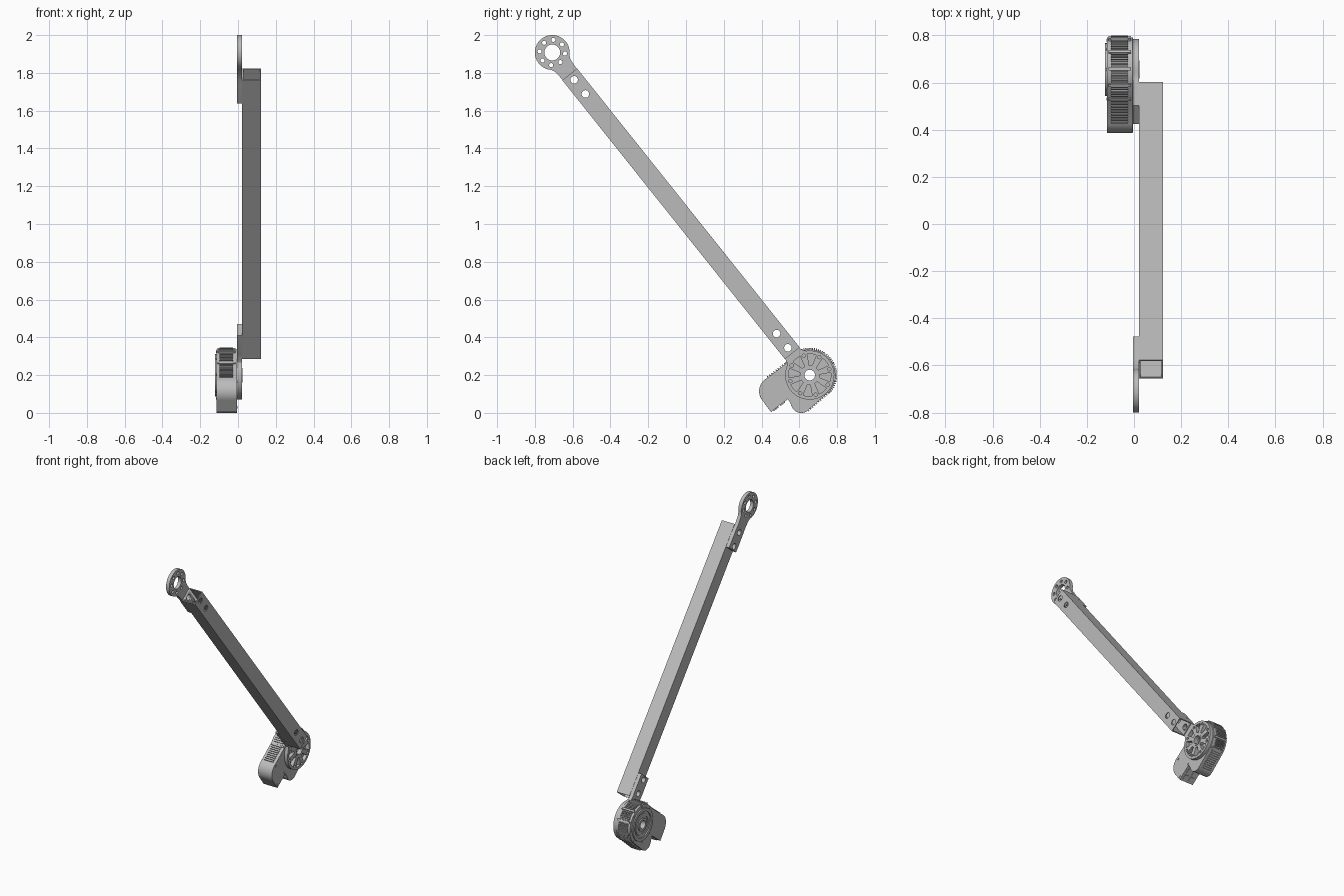
import bpy, bmesh
from math import radians, cos, sin
from mathutils import Vector

if "Cube" in bpy.data.objects:
    bpy.data.objects.remove(bpy.data.objects["Cube"])

grey = bpy.data.materials.new("plain grey")
grey.use_nodes = True
grey.diffuse_color = (0.5, 0.5, 0.5, 1)
grey.node_tree.nodes["Principled BSDF"].inputs["Base Color"].default_value = (0.5, 0.5, 0.5, 1)

TOP, JOINT = Vector((-0.708, 1.908)), Vector((0.655, 0.2))   # pivots in the (y, z) plane
SPAN = (JOINT - TOP).length


def polar(c, r, deg):
    return Vector(c) + Vector((cos(radians(deg)), sin(radians(deg)))) * r


def arc(c, r, a, b, n):
    return [polar(c, r, a + (b - a) * i / n) for i in range(n + 1)]


def circle(c, r, n=48):
    return arc(c, r, 0, 360, n)[:-1]


def frame(origin, direction):
    """Maps (along, across) to the (y, z) plane."""
    d = direction.normalized()
    side = Vector((-d.y, d.x))
    return lambda u, v: origin + d * u + side * v


def slab(bm, loops, x0, x1):
    """Extrudes an outline with holes along x."""
    edges = []
    for loop in loops:
        vs = [bm.verts.new((x0, p.x, p.y)) for p in loop]
        edges += [bm.edges.new((vs[i - 1], vs[i])) for i in range(len(vs))]
    res = bmesh.ops.triangle_fill(bm, use_beauty=True, use_dissolve=False, edges=edges)
    faces = [g for g in res["geom"] if isinstance(g, bmesh.types.BMFace)]
    ext = bmesh.ops.extrude_face_region(bm, geom=faces, use_keep_orig=True)["geom"]
    moved = [g for g in ext if isinstance(g, bmesh.types.BMVert)]
    bmesh.ops.translate(bm, verts=moved, vec=(x1 - x0, 0, 0))


def finish(name, slabs, bevel=0):
    bm = bmesh.new()
    for loops, x0, x1 in slabs:
        slab(bm, loops, x0, x1)
    bmesh.ops.recalc_face_normals(bm, faces=bm.faces[:])
    mesh = bpy.data.meshes.new(name)
    bm.to_mesh(mesh)
    bm.free()
    ob = bpy.data.objects.new(name, mesh)
    bpy.context.collection.objects.link(ob)
    mesh.materials.append(grey)
    if bevel:
        mod = ob.modifiers.new("edge", 'BEVEL')
        mod.width, mod.segments = bevel, 2
        mod.limit_method, mod.angle_limit = 'ANGLE', radians(50)
    bpy.ops.object.select_all(action='DESELECT')
    ob.select_set(True)
    bpy.context.view_layer.objects.active = ob
    bpy.ops.object.shade_smooth_by_angle(angle=radians(30))
    return ob


def rect(f, u0, u1, half):
    return [f(u0, -half), f(u1, -half), f(u1, half), f(u0, half)]


# Hollow square tube with bolt holes near both ends
along = frame(TOP, JOINT - TOP)
BOLTS = (0.185, 0.281)
holes = [circle(along(t, 0), 0.02, 24) for b in BOLTS for t in (b, SPAN - b)]
tube = finish("square_tube", [([rect(along, 0.148, SPAN - 0.148, 0.05)] + holes, 0.022, 0.122)])
core = finish("tube_core_cutter", [([rect(along, 0.1, SPAN - 0.1, 0.044)], 0.028, 0.116)])
core.hide_render = True
cut = tube.modifiers.new("hollow", 'BOOLEAN')
cut.operation, cut.solver, cut.object = 'DIFFERENCE', 'EXACT', core
bpy.context.view_layer.objects.active = tube
bpy.ops.object.modifier_apply(modifier="hollow")
bpy.data.objects.remove(core)


# End plates: a round head, a tapered neck and a bolted tongue
def end_plate(name, origin, direction, r, open_deg, cutouts):
    f = frame(origin, direction)
    head = [f(p.x, p.y) for p in arc((0, 0), r, open_deg, 360 - open_deg, 56)]
    lower = [(r * 0.97, -0.052), (0.15, -0.047), (0.18, -0.05), (0.307, -0.05)]
    tongue = [f(u, v) for u, v in lower] + [f(u, -v) for u, v in reversed(lower)]
    bolts = [circle(f(b, 0), 0.02, 24) for b in BOLTS]
    return finish(name, [([head + tongue] + bolts + cutouts, -0.004, 0.021)])


ring_holes = [circle(TOP, 0.042)]
ring_holes += [circle(polar(TOP, 0.067, 40 + 45 * i), 0.011, 16) for i in range(8)]
end_plate("upper_ring_plate", TOP, JOINT - TOP, 0.092, 42, ring_holes)

wheel_holes = [circle(JOINT, 0.029)]
for i in range(8):
    a = 17 + 45 * i
    wheel_holes.append(circle(polar(JOINT, 0.108, a), 0.009, 16))
    wheel_holes.append(arc(JOINT, 0.112, a + 10, a + 35, 6) + arc(JOINT, 0.052, a + 31, a + 14, 4))
end_plate("wheel_plate", JOINT, TOP - JOINT, 0.13, 30, wheel_holes)
finish("wheel_hub", [([circle(JOINT, 0.038), circle(JOINT, 0.028)], -0.004, 0.024)])

# Motor housing: round drum, side lobe and rounded foot
outline = arc(JOINT, 0.136, -40, 118, 40)
outline += [Vector((0.53, 0.262))]
outline += arc((0.465, 0.115), 0.078, 118, 220, 14)
outline += [Vector((0.45, 0.005)), Vector((0.54, 0.074))]
outline += arc((0.61, 0.055), 0.055, 190, 305, 14)
finish("motor_housing", [([outline, circle(JOINT, 0.028)], -0.114, -0.005)], bevel=0.006)

# Cooling fins around the housing, with wider ridges between the groups
fins = []


def fin(p, outward, half, x0=-0.098, x1=-0.026, height=0.009):
    fins.append(([rect(frame(p, outward), -0.006, height, half)], x0, x1))


for start in (-36, -4, 28, 62, 94):
    for i in range(6):
        p = polar(JOINT, 0.136, start + 4.4 * i)
        fin(p, p - JOINT, 0.003)
for a in (-9, 24, 57, 89, 118):
    p = polar(JOINT, 0.136, a)
    fin(p, p - JOINT, 0.006, -0.108, -0.012, 0.008)
lobe_top = polar((0.465, 0.115), 0.078, 118)
for a, b, n in ((lobe_top, Vector((0.53, 0.262)), 9),
                (Vector((0.53, 0.262)), polar(JOINT, 0.136, 118), 6),
                (polar((0.61, 0.055), 0.055, 305), polar(JOINT, 0.136, -40), 11)):
    d = b - a
    out = Vector((d.y, -d.x)) if a.y < 0.1 else Vector((-d.y, d.x))
    for i in range(n):
        fin(a + d * (i + 0.5) / n, out, 0.003, height=0.007)
    fin(b, out, 0.006, -0.108, -0.012, 0.006)
finish("cooling_fins", fins)

# Rear dial: rim, inner ring, hub and screws
dial = [([circle(JOINT, 0.112), circle(JOINT, 0.09)], -0.122, -0.112),
        ([circle(JOINT, 0.076), circle(JOINT, 0.06)], -0.119, -0.112),
        ([circle(JOINT, 0.045), circle(JOINT, 0.028)], -0.122, -0.112)]
dial += [([circle(polar(JOINT, 0.124, 45 * i), 0.006, 12)], -0.117, -0.112) for i in range(8)]
finish("rear_dial", dial)

# Lobe details: screws on the side and sockets on the end
screws = [([circle(Vector(p), 0.007, 12)], -0.007, -0.002)
          for p in ((0.53, 0.085), (0.435, 0.165), (0.45, 0.03))]
finish("lobe_screws", screws)
end = frame(Vector((0.45, 0.005)), Vector((0.09, 0.069)))
sockets = []
for u in (0.03, 0.075):
    outer = [end(u + s * 0.016, v) for s, v in ((-1, 0.004), (-1, -0.006), (1, -0.006), (1, 0.004))]
    sockets += [([outer], -0.095, -0.065), ([outer], -0.05, -0.02)]
finish("end_sockets", sockets)
